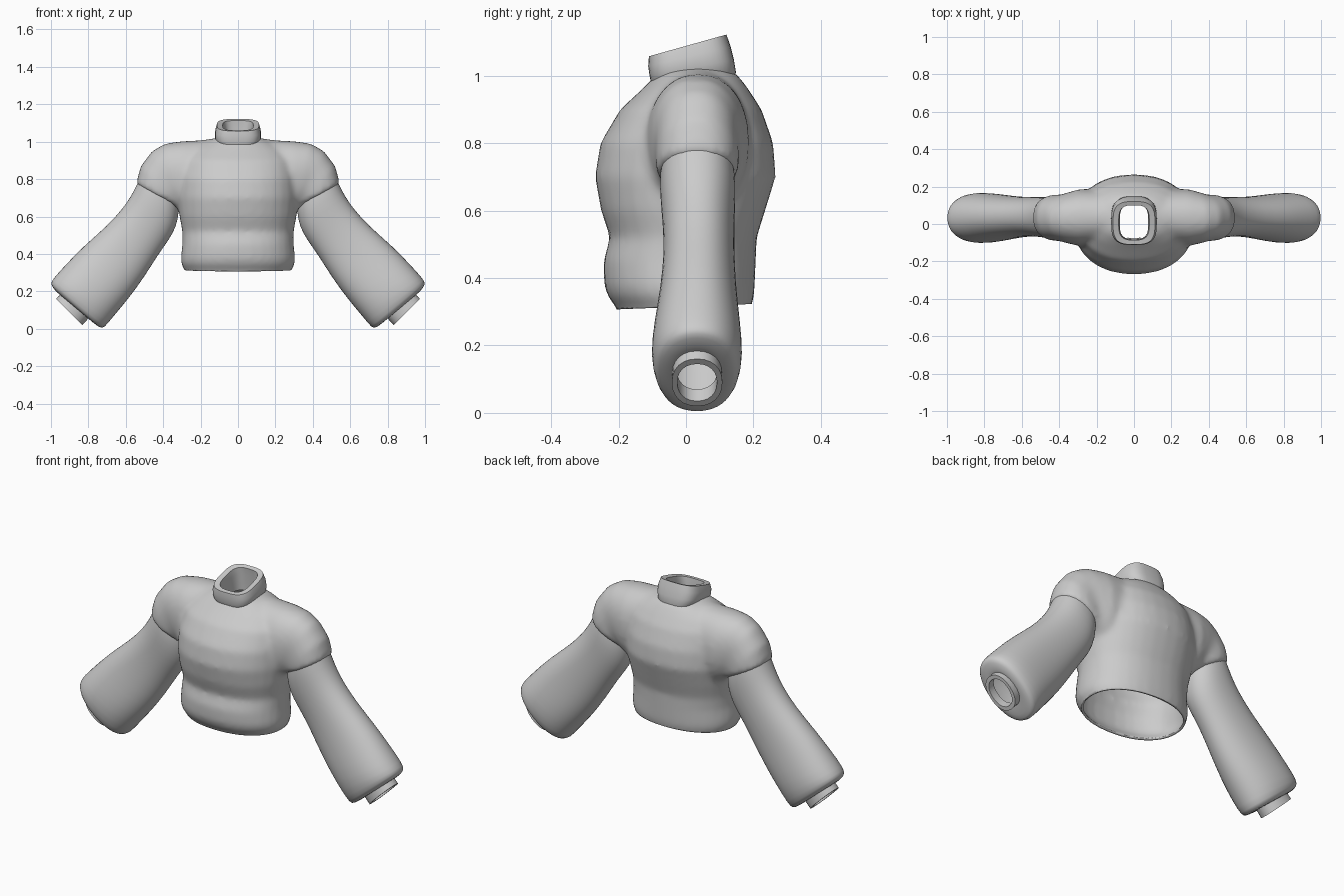
import bpy, bmesh, math
from mathutils import Vector

cube = bpy.data.objects.get("Cube")
if cube:
    bpy.data.objects.remove(cube, do_unlink=True)

# One plain cloth colour
cloth = bpy.data.materials.new("grey_cloth")
cloth.use_nodes = True
grey = (0.6, 0.6, 0.6, 1)
cloth.diffuse_color = grey
cloth.node_tree.nodes["Principled BSDF"].inputs["Base Color"].default_value = grey


def loft(bm, stations, n=32, power=2.2, tilt=(0,), caps=False, side=1):
    """Skin rings, each spanning (x, z) to (x, z) and from front y to back y."""
    rings = []
    for i, (p, q, y0, y1) in enumerate(stations):
        slope = tilt[min(i, len(tilt) - 1)]
        ring = []
        for k in range(n):
            a = 2 * math.pi * k / n
            u, v = (math.copysign(abs(t) ** (2 / power), t) for t in (math.cos(a), math.sin(a)))
            x = (p[0] + q[0]) / 2 + u * (p[0] - q[0]) / 2
            z = (p[1] + q[1]) / 2 + u * (p[1] - q[1]) / 2
            y = (y0 + y1) / 2 + v * (y1 - y0) / 2
            ring.append(bm.verts.new((side * x, y, z + slope * y)))
        rings.append(ring)
    for a, b in zip(rings, rings[1:]):
        for k in range(n):
            j = (k + 1) % n
            bm.faces.new((a[k], a[j], b[j], b[k]))
    if caps:
        bm.faces.new(rings[0])
        bm.faces.new(rings[-1])
    bmesh.ops.recalc_face_normals(bm, faces=bm.faces[:])


def make(name, bm):
    mesh = bpy.data.meshes.new(name)
    bm.to_mesh(mesh)
    bm.free()
    ob = bpy.data.objects.new(name, mesh)
    bpy.context.collection.objects.link(ob)
    mesh.materials.append(cloth)
    return ob


def finish(ob, angle=40):
    bpy.ops.object.select_all(action='DESELECT')
    ob.select_set(True)
    bpy.context.view_layer.objects.active = ob
    bpy.ops.object.shade_smooth_by_angle(angle=math.radians(angle))


def level(w, z, y0, y1):
    return (w, z), (-w, z), y0, y1


# Torso and shoulder caps, fused into one skin
torso = [level(*s) for s in (
    (.27, .26, -.19, .18), (.285, .31, -.205, .192), (.304, .345, -.232, .202),
    (.306, .38, -.243, .204), (.298, .45, -.245, .207), (.298, .52, -.225, .21),
    (.313, .60, -.252, .235), (.322, .70, -.27, .266), (.318, .80, -.254, .259),
    (.30, .90, -.195, .224), (.25, .96, -.13, .185), (.18, 1.0, -.09, .155),
    (.10, 1.025, -.07, .12))]
shoulder = [
    ((.05, 1.03), (.05, .62), -.09, .15), ((.20, 1.008), (.20, .60), -.11, .185),
    ((.30, 1.003), (.28, .60), -.117, .187), ((.39, .99), (.305, .61), -.105, .17),
    ((.46, .95), (.31, .62), -.092, .157), ((.52, .87), (.315, .63), -.09, .157),
    ((.545, .78), (.325, .65), -.085, .153), ((.535, .765), (.335, .66), -.07, .14)]
bm = bmesh.new()
loft(bm, torso, caps=True)
for side in (1, -1):
    loft(bm, shoulder, caps=True, side=side)
body = make("sweater_body", bm)
remesh = body.modifiers.new("fuse", 'REMESH')
remesh.mode = 'VOXEL'
remesh.voxel_size = 0.014
soften = body.modifiers.new("soften", 'SMOOTH')
soften.factor = 0.5
soften.iterations = 10
fused = bpy.data.meshes.new_from_object(body.evaluated_get(bpy.context.evaluated_depsgraph_get()))
body.modifiers.clear()

# Open the waist with a clean cut and the neck inside the collar wall
bm = bmesh.new()
bm.from_mesh(fused)
bmesh.ops.bisect_plane(bm, geom=bm.verts[:] + bm.edges[:] + bm.faces[:],
                       plane_co=(0, 0, .315), plane_no=Vector((0, -.04, 1)), clear_inner=True)
neck = []
for f in bm.faces:
    c = f.calc_center_median()
    if c.z > .9 and abs(c.x) < .09 and -.085 < c.y < .115:
        neck.append(f)
bmesh.ops.delete(bm, geom=neck, context='FACES')
bm.to_mesh(body.data)
bm.free()
bpy.data.meshes.remove(fused)
rim = body.modifiers.new("hem", 'SOLIDIFY')
rim.thickness = 0.012
rim.offset = -1
finish(body, 50)

# Full sleeves gathered at the wrist
bm = bmesh.new()
loft(bm, [
    ((.50, .87), (.32, .70), -.065, .13), ((.538, .775), (.312, .63), -.08, .148),
    ((.575, .705), (.33, .54), -.076, .147), ((.62, .64), (.372, .47), -.069, .144),
    ((.70, .55), (.43, .39), -.066, .144), ((.83, .44), (.497, .28), -.077, .15),
    ((.925, .34), (.58, .165), -.097, .163), ((.985, .274), (.665, .065), -.106, .17),
    ((1.003, .247), (.715, .002), -.092, .158), ((.995, .225), (.735, .002), -.078, .142),
    ((.965, .19), (.785, .04), -.045, .11), ((.945, .18), (.81, .065), -.03, .095)], n=24)
sleeves = make("sleeves", bm)

# Narrow wrist cuffs with a rolled-in edge
bm = bmesh.new()
loft(bm, [
    ((.942, .195), (.795, .06), -.04, .106), ((.972, .16), (.832, .02), -.042, .108),
    ((.957, .145), (.847, .035), -.026, .092), ((.925, .178), (.815, .07), -.026, .092)], n=24)
cuffs = make("wrist_cuffs", bm)

for ob in (sleeves, cuffs):
    ob.modifiers.new("pair", 'MIRROR').use_mirror_merge = False
sleeves.modifiers.new("smooth", 'SUBSURF').levels = 1
sleeves.modifiers["smooth"].render_levels = 1
finish(sleeves, 60)
finish(cuffs)

# Slanted stand-up collar
bm = bmesh.new()
loft(bm, [level(*s) for s in (
    (.095, .975, -.095, .145), (.112, .99, -.103, .148), (.122, 1.02, -.108, .142),
    (.122, 1.055, -.112, .132), (.112, 1.088, -.11, .12), (.082, 1.085, -.086, .1),
    (.076, 1.05, -.083, .105), (.078, .965, -.08, .11))],
    n=40, power=3.2, tilt=(.13, .14, .19, .24, .28, .28, .24, .13))
finish(make("collar", bm))
